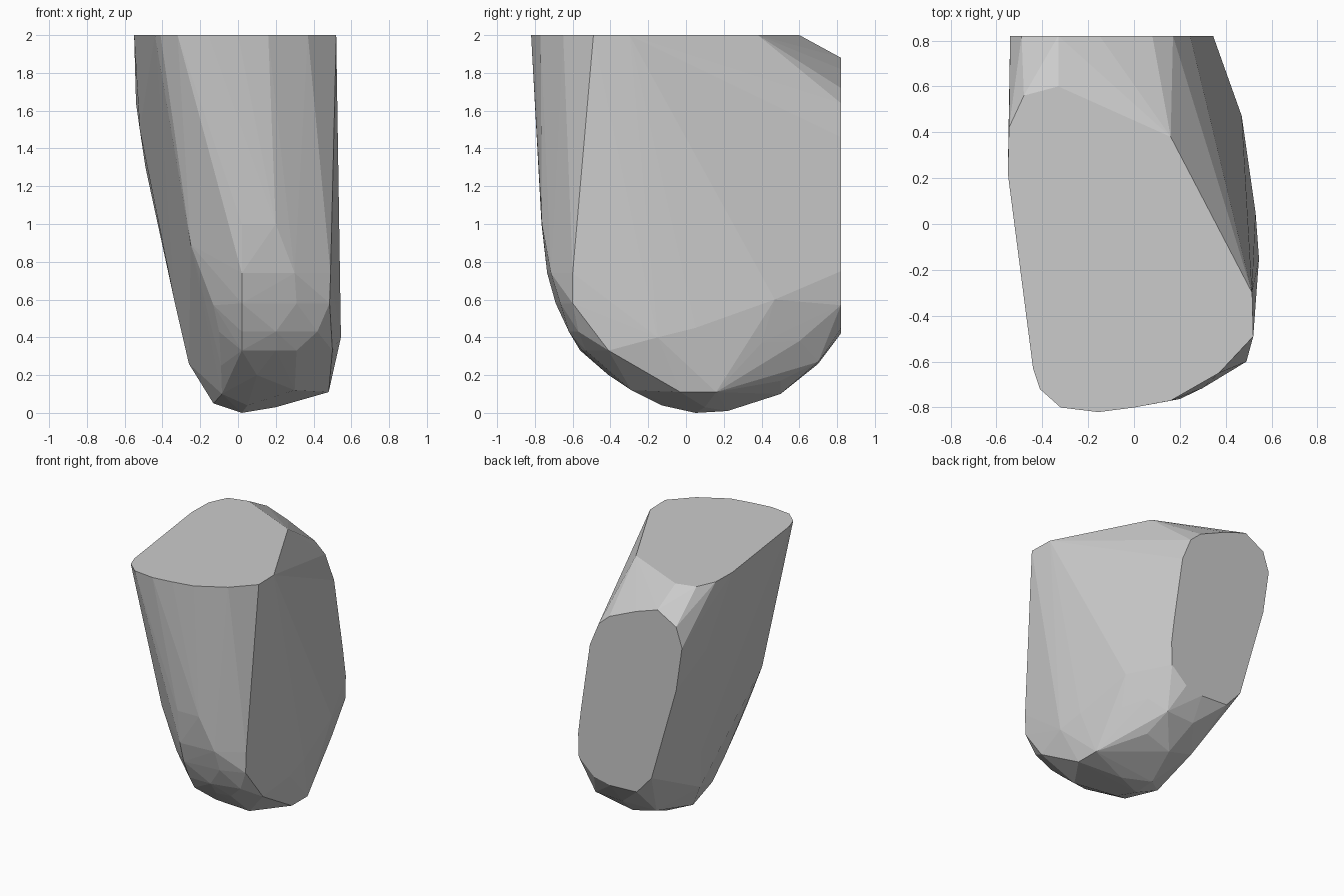
import bpy
import bmesh
from math import radians

# Remove the default cube only
default_cube = bpy.data.objects.get("Cube")
if default_cube:
    bpy.data.objects.remove(default_cube, do_unlink=True)

TOP_Z = 2.0
BACK_Y = .82

# Flat cut across the top, as (x, y)
top_outline = [
    (.16, .38), (-.33, .6), (-.48, .56), (-.545, .42), (-.55, .22),
    (-.44, -.63), (-.41, -.72), (-.32, -.8), (-.155, -.82), (0, -.8),
    (.16, -.77), (.37, -.65), (.52, -.49), (.515, -.3),
]

# Flat cut across the back, as (x, z)
back_outline = [
    (.17, 1.64), (.08, 1.72), (-.15, 1.82), (-.33, 1.88), (-.49, 1.79),
    (-.54, 1.64), (-.49, 1.3), (-.28, .57), (-.155, .43), (.07, .42),
    (.21, .45), (.34, .57), (.345, .75), (.32, .95), (.245, 1.46),
]

# Rounded front, one row of (x, y) for each height
front_rows = {
    1.0: [(.02, -.765), (.2, -.763)],
    .74: [(.02, -.735), (.3, -.715), (.49, -.6)],
    .58: [(.02, -.69), (.31, -.665), (.485, -.6)],
    .43: [(-.1, -.5), (.02, -.62), (.2, -.62), (.42, -.57)],
    .33: [(.02, -.56), (.2, -.55), (.31, -.53), (.5, -.41)],
}

# Left flank, nearly flat and bowed towards its rim
left_flank = [
    (.545, -.15, .4), (.53, .05, .45), (.5, .25, .5), (.47, .47, .6),
    (.48, -.03, .11), (.48, .16, .11), (.45, .4, .37), (.38, .6, .38),
]

# Right flank, leaning out with height
right_flank = [
    (-.26, -.68, 1.37), (-.25, -.57, .89), (-.13, -.56, .57),
    (-.09, -.35, .25), (-.085, -.2, .1), (-.13, .1, .05),
    (-.26, .2, .26), (-.335, .3, .585), (-.52, .5, 1.5),
]

# Faceted belly, rising to the front and to the back
belly = [
    (.02, .05, 0), (.02, .22, .01), (.2, .1, .03),
    (.05, -.13, .04), (.3, -.29, .12), (.1, -.41, .2),
    (.1, .5, .1), (-.1, .5, .15), (.3, .5, .17),
    (.05, .7, .26), (.28, .7, .27),
]


def gather_points():
    """Collect the corners of every region of the stone."""
    points = [(x, y, TOP_Z) for x, y in top_outline]
    points += [(x, BACK_Y, z) for x, z in back_outline]
    for z, row in front_rows.items():
        points += [(x, y, z) for x, y in row]
    return points + left_flank + right_flank + belly


def make_material(name, colour):
    """One plain flat colour for viewport and render."""
    material = bpy.data.materials.new(name)
    material.use_nodes = True
    material.diffuse_color = colour
    shader = next(n for n in material.node_tree.nodes
                  if n.type == "BSDF_PRINCIPLED")
    shader.inputs["Base Color"].default_value = colour
    return material


def make_hull(name, points, material):
    """Wrap the points in a flat-faced convex solid."""
    bm = bmesh.new()
    for point in points:
        bm.verts.new(point)
    result = bmesh.ops.convex_hull(bm, input=bm.verts[:])
    spare = {v for v in result["geom_interior"] + result["geom_unused"]
             if isinstance(v, bmesh.types.BMVert)}
    bmesh.ops.delete(bm, geom=list(spare), context="VERTS")
    # Merge the triangles of each flat cut into one face
    bmesh.ops.dissolve_limit(bm, angle_limit=radians(.5),
                             verts=bm.verts[:], edges=bm.edges[:])
    bmesh.ops.recalc_face_normals(bm, faces=bm.faces[:])
    for face in bm.faces:
        face.smooth = False
    mesh = bpy.data.meshes.new(name)
    bm.to_mesh(mesh)
    bm.free()
    mesh.materials.append(material)
    obj = bpy.data.objects.new(name, mesh)
    bpy.context.scene.collection.objects.link(obj)
    return obj


stone_grey = make_material("stone_grey", (.6, .6, .6, 1))
make_hull("cut_stone", gather_points(), stone_grey)
